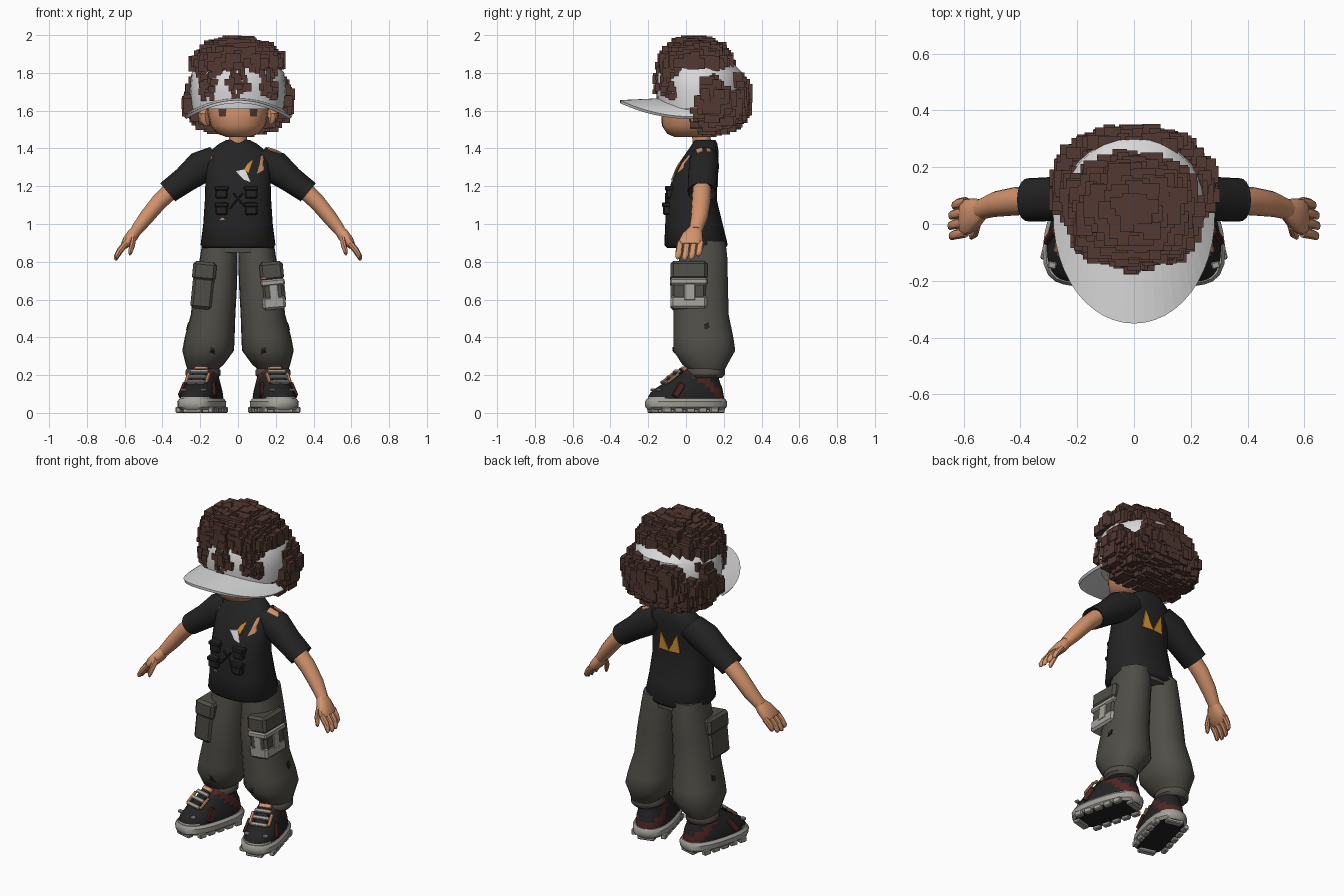
import bpy, bmesh, math, random
from mathutils import Vector, Matrix
from mathutils.bvhtree import BVHTree

random.seed(4)
if "Cube" in bpy.data.objects:
    bpy.data.objects.remove(bpy.data.objects["Cube"], do_unlink=True)


def material(name, r, g, b):
    m = bpy.data.materials.new(name)
    m.use_nodes = True
    m.diffuse_color = (r, g, b, 1)
    bsdf = next(n for n in m.node_tree.nodes if n.type == 'BSDF_PRINCIPLED')
    bsdf.inputs["Base Color"].default_value = (r, g, b, 1)
    bsdf.inputs["Roughness"].default_value = 0.8
    return m


HAIR = material("dark brown", .085, .04, .032)
SKIN = material("skin", .65, .29, .15)
CAP = material("pale cap grey", .7, .7, .7)
BLACK = material("soft black", .017, .017, .018)
PANTS = material("olive grey", .08, .075, .062)
GREY = material("worn grey", .37, .355, .325)
RED = material("dark red", .085, .018, .018)
ORANGE = material("orange", .68, .28, .03)

X, Y, Z = Vector((1, 0, 0)), Vector((0, 1, 0)), Vector((0, 0, 1))
ID = Matrix.Identity(4)
SIDES = (("left", ID), ("right", Matrix.Scale(-1, 4, X)))


def finish(bm, name, mats, M=ID, angle=40):
    bm.transform(M)
    bmesh.ops.recalc_face_normals(bm, faces=bm.faces)
    me = bpy.data.meshes.new(name)
    bm.to_mesh(me)
    bm.free()
    for m in mats:
        me.materials.append(m)
    ob = bpy.data.objects.new(name, me)
    bpy.context.collection.objects.link(ob)
    if angle:
        bpy.ops.object.select_all(action='DESELECT')
        ob.select_set(True)
        bpy.context.view_layer.objects.active = ob
        bpy.ops.object.shade_smooth_by_angle(angle=math.radians(angle))
    return ob


def loft(name, rings, mats, M=ID, u=X, v=Y, n=20, e=2.0, rule=None, angle=40):
    """Skin rounded rings (x, y, z, ru, rv) lying in the u-v plane."""
    bm = bmesh.new()
    loops = []
    for x, y, z, ru, rv in rings:
        loop = []
        for i in range(n):
            c, s = math.cos(math.tau * i / n), math.sin(math.tau * i / n)
            k = (abs(c) ** e + abs(s) ** e) ** (-1 / e)
            loop.append(bm.verts.new(Vector((x, y, z)) + u * ru * c * k + v * rv * s * k))
        loops.append(loop)
    for a, b in zip(loops, loops[1:]):
        for i in range(n):
            bm.faces.new((a[i], a[(i + 1) % n], b[(i + 1) % n], b[i]))
    bm.faces.new(loops[0])
    bm.faces.new(loops[-1])
    if rule:
        for f in bm.faces:
            f.material_index = rule(f.calc_center_median())
    return finish(bm, name, mats, M, angle)


def box(name, centre, size, mat, M=ID, rot=ID, bevel=.008):
    bm = bmesh.new()
    bmesh.ops.create_cube(bm, size=1, matrix=Matrix.Translation(centre) @ rot @ Matrix.Diagonal((*size, 1)))
    if bevel:
        bmesh.ops.bevel(bm, geom=bm.edges[:], offset=bevel, segments=1, affect='EDGES')
    return finish(bm, name, [mat], M, 0)


def patch(name, target, pts, d, mat, M=ID):
    """Thin painted plate dropped on to a surface along direction d."""
    me = target.data
    tree = BVHTree.FromPolygons([w.co for w in me.vertices], [p.vertices[:] for p in me.polygons])
    d = M.to_3x3() @ Vector(d)
    pts = [M @ Vector(p) for p in pts]
    mid = sum(pts, Vector()) / len(pts)
    bm = bmesh.new()
    layers = []
    for off in (-.005, .003):
        row = []
        for p in pts + [mid]:
            hit = tree.ray_cast(p - d, d)[0]
            row.append(bm.verts.new((hit or p) + d * off))
        layers.append(row)
    n = len(pts)
    for i in range(n):
        j = (i + 1) % n
        for row in layers:
            bm.faces.new((row[i], row[j], row[n]))
        bm.faces.new((layers[0][i], layers[0][j], layers[1][j], layers[1][i]))
    return finish(bm, name, [mat], ID, 0)


# Head, neck and face
head = loft("head", [(0, .03, 1.46, .06, .09), (0, .025, 1.478, .11, .125), (0, .02, 1.52, .145, .148),
                     (0, .03, 1.58, .158, .16), (0, .04, 1.66, .165, .17), (0, .06, 1.74, .12, .13)],
            [SKIN], e=2.3, angle=60)
loft("neck", [(0, .095, 1.38, .055, .055), (0, .075, 1.49, .045, .045)], [SKIN])
for side, M in SIDES:
    loft(side + "_ear", [(.165, .05, 1.52, .015, .02), (.18, .05, 1.545, .03, .035),
                         (.185, .05, 1.585, .03, .04), (.17, .05, 1.61, .015, .02)], [SKIN], M, n=10)
    patch(side + "_eye", head, [(.065, 0, 1.57), (.1, 0, 1.57), (.105, 0, 1.625), (.06, 0, 1.625)], Y, HAIR, M)

# Cap crown and curved brim
loft("cap_crown", [(0, .07, 1.61, .245, .215), (0, .073, 1.7, .255, .23), (0, .075, 1.8, .245, .226),
                   (0, .065, 1.87, .19, .165), (0, .06, 1.91, .1, .1)], [CAP], n=28)
bm = bmesh.new()
rows = []
for k in range(5):
    f = k / 4
    row = []
    for i in range(25):
        t = math.pi * i / 24
        x = (.235 + .045 * f) * math.cos(t)
        y = .04 - (.17 + .22 * f) * math.sin(t) ** .95
        row.append(bm.verts.new((x, y, 1.658 - 1.1 * x * x - .01 * f)))
    rows.append(row)
for a, b in zip(rows, rows[1:]):
    for i in range(24):
        bm.faces.new((a[i], a[i + 1], b[i + 1], b[i]))
brim = finish(bm, "cap_brim", [CAP], ID, 0)
sol = brim.modifiers.new("thickness", 'SOLIDIFY')
sol.thickness, sol.offset = .016, 0


# Blocky curls scattered over the crown, the back and the fringe
def curls(name, centre, radii, count, keep, p, sizes):
    bm = bmesh.new()
    for i in range(count):
        h = 1 - 2 * (i + .5) / count
        a = i * math.pi * (3 - math.sqrt(5))
        r = math.sqrt(1 - h * h)
        d = Vector((r * math.cos(a), r * math.sin(a), h))
        d /= sum(abs(c) ** p for c in d) ** (1 / p)
        lift = random.uniform(.95, 1.03)
        pos = Vector(c + q * w * lift for c, q, w in zip(centre, d, radii))
        if not keep(pos):
            continue
        pos = Vector(round(c / .0125) * .0125 for c in pos)
        size = [random.choice(sizes) for _ in range(3)]
        size[max(range(3), key=lambda j: abs(d[j]))] = random.uniform(.035, .055)
        bmesh.ops.create_cube(bm, size=1, matrix=Matrix.Translation(pos) @ Matrix.Diagonal((*size, 1)))
    return finish(bm, name, [HAIR], ID, 0)


def fringe(p):
    if p.y > -.02 or not 1.67 < p.z < 1.85:
        return False
    drop = (p.z - 1.67) / .18
    middle = abs(p.x) < .055 - .06 * abs(drop - .4)
    return drop > .8 or middle or abs(abs(p.x) - .165 + .02 * drop) < .03 + .02 * drop


def back(p):
    window = .17 < p.y < .28 and 1.7 < p.z and abs(p.x) > .15
    top = 1.765 if abs(p.x) < .18 else 1.8
    return p.y > (.06 if p.z < 1.68 else .1) and p.z < top and not window


BIG, SMALL = (.04, .05, .06, .08), (.025, .035, .045)
curls("hair_crown", (0, .05, 1.765), (.25, .2, .213), 560, lambda p: p.z > 1.835, 2.05, BIG)
curls("hair_back", (0, .13, 1.66), (.272, .197, .172), 520, back, 2.15, BIG)
curls("hair_fringe", (0, .065, 1.72), (.235, .21, .22), 1000, fringe, 2.3, SMALL)

# Shirt body with sleeves, arms and hands
shirt = loft("shirt_body", [(0, .055, .872, .185, .155), (0, .053, .89, .198, .168), (0, .042, 1.0, .184, .152),
                            (0, .03, 1.12, .176, .135), (0, .045, 1.24, .172, .118), (0, .065, 1.32, .17, .104),
                            (0, .088, 1.38, .155, .085), (0, .1, 1.425, .1, .066), (0, .1, 1.445, .062, .056)],
             [BLACK], n=28, e=2.4, angle=60)
down = Vector((.77, 0, -.64)).normalized()
across = down.cross(Y)
for side, M in SIDES:
    sleeve = loft(side + "_sleeve", [(.1, .095, 1.35, .075, .075), (.19, .095, 1.305, .08, .088),
                                     (.28, .088, 1.235, .078, .07), (.372, .085, 1.168, .076, .062),
                                     (.35, .085, 1.185, .05, .045)], [BLACK], M, Y, across, e=2.2)
    loft(side + "_arm", [(.33, .085, 1.2, .05, .048), (.42, .08, 1.115, .05, .045), (.49, .07, 1.03, .045, .041),
                         (.545, .05, .96, .036, .032)], [SKIN], M, Y, across, n=14)
    loft(side + "_palm", [(.53, .05, .975, .033, .028), (.558, .035, .94, .055, .034), (.588, .025, .905, .064, .03),
                          (.605, .02, .885, .058, .02)], [SKIN], M, Y, across, n=14, e=2.6)
    for i in range(4):
        y, reach = -.03 + .036 * i, (.92, 1, .95, .75)[i]
        loft(f"{side}_finger_{i}", [(.592, y, .9, .018, .018), (.592 + .037 * reach, y - .006, .9 - .045 * reach, .018, .017),
                                    (.592 + .056 * reach, y - .012, .9 - .08 * reach, .015, .014),
                                    (.592 + .06 * reach, y - .014, .9 - .09 * reach, .006, .006)],
             [SKIN], M, Y, across, n=8)
    loft(side + "_thumb", [(.55, .0, .94, .02, .018), (.558, -.03, .895, .018, .018),
                           (.572, -.042, .85, .014, .014), (.575, -.043, .835, .005, .005)], [SKIN], M, Y, across, n=8)
    # Torn left shoulder showing skin
    if side == "left":
        patch("shoulder_tear", sleeve, [(.16, .05, 1.4), (.23, .06, 1.4), (.215, .09, 1.4), (.16, .085, 1.4)], -Z, SKIN)
        patch("shoulder_slit", sleeve, [(.17, .105, 1.4), (.225, .11, 1.4), (.2, .135, 1.4), (.16, .125, 1.4)], -Z, SKIN)
    box(side + "_cross_strap", (-.01, -.104, 1.122), (.01, .012, .11), BLACK, M, Matrix.Rotation(.7, 4, 'Y'), .003)

# Chest pouches with flaps
for x in (-.088, .07):
    for z, y in ((1.168, -.082), (1.08, -.098)):
        box("chest_pouch", (x, y, z), (.066, .05, .066), BLACK)
        box("chest_pouch_flap", (x, y - .004, z + .022), (.074, .052, .024), BLACK, bevel=.005)

# Painted tears and angular patches on the shirt
patch("chest_tear", shirt, [(.1, 0, 1.265), (.135, 0, 1.285), (.15, 0, 1.37), (.122, 0, 1.36), (.115, 0, 1.32)], Y, SKIN)
patch("right_chest_tear", shirt, [(-.152, 0, 1.335), (-.135, 0, 1.355), (-.145, 0, 1.378)], Y, SKIN)
patch("belly_tear", shirt, [(-.1, 0, 1.022), (-.07, 0, 1.022), (-.08, 0, 1.035)], Y, SKIN)
patch("pale_patch", shirt, [(-.012, 0, 1.28), (.038, 0, 1.29), (.066, 0, 1.222), (.03, 0, 1.235)], Y, CAP)
patch("orange_patch", shirt, [(.035, 0, 1.292), (.055, 0, 1.268), (.078, 0, 1.34), (.05, 0, 1.318)], Y, ORANGE)
for x in (-.035, .035):
    patch("back_orange_patch", shirt, [(x - .036, .3, 1.195), (x + .036, .3, 1.195), (x * 1.6, .3, 1.305)], -Y, ORANGE)

# Baggy trousers with cargo pockets
loft("trouser_waist", [(0, .085, .85, .17, .12), (0, .08, .95, .165, .115)], [PANTS], e=2.4)
for side, M in SIDES:
    leg = loft(side + "_trouser_leg", [(.185, .11, .2, .07, .082), (.185, .11, .235, .085, .1), (.176, .1, .255, .1, .12),
                                       (.158, .097, .33, .137, .165), (.15, .092, .4, .132, .16), (.132, .08, .52, .118, .147),
                                       (.118, .078, .68, .113, .145), (.102, .092, .82, .1, .128), (.098, .09, .91, .09, .12)],
               [PANTS], M, n=18, e=2.3)
    loft(side + "_trouser_cuff", [(.185, .105, .185, .078, .085), (.185, .105, .2, .092, .1),
                                  (.185, .105, .225, .092, .103), (.185, .105, .245, .078, .09)], [PANTS], M)
    turn = Matrix.Rotation(-.1, 4, 'Y')
    box(side + "_cargo_pocket", (.188, .015, .635), (.115, .185, .17), PANTS, M, turn, .015)
    box(side + "_pocket_flap", (.178, .015, .75), (.125, .195, .1), PANTS, M, turn, .015)
    if side == "left":
        # Worn light bands wrapping the pocket
        box("pocket_lower_band", (.192, .015, .583), (.122, .192, .07), GREY, M, turn, .012)
        box("pocket_upper_band", (.184, .015, .69), (.128, .198, .035), GREY, M, turn, .008)
        box("pocket_centre_tab", (.188, .02, .64), (.124, .06, .1), GREY, M, turn, .004)
        box("pocket_front_tab", (.19, .015, .64), (.05, .192, .1), GREY, M, turn, .004)
        box("pocket_skin_tear", (.135, -.078, .712), (.03, .016, .012), SKIN, M, turn, .002)
    patch(side + "_knee_hole", leg, [(.12, 0, .31), (.15, 0, .32), (.145, 0, .35), (.125, 0, .34)], Y, BLACK, M)
    patch(side + "_outer_hole", leg, [(.3, .1, .44), (.3, .125, .45), (.3, .12, .48), (.3, .095, .47)], -X, BLACK, M)


# Chunky turned-out shoes
def upper_colour(c):
    if c.y < -.15 and c.z < .09:
        return 1
    return 2 if abs(c.y - .05 - (.2 - c.z) * 1.2) < .032 else 0


for side, M in SIDES:
    S = M @ Matrix.Translation((.192, 0, 0)) @ Matrix.Rotation(math.radians(15), 4, 'Z')
    loft(side + "_shoe_sole", [(0, 0, .016, .095, .205), (0, 0, .03, .11, .218), (0, 0, .06, .112, .22),
                               (0, 0, .075, .1, .21)], [GREY, BLACK], S, n=24, e=2.6, rule=lambda c: int(c.z < .018))
    for e in (-1, 1):
        box(side + "_end_tread", (0, e * .18, .014), (.1, .04, .028), GREY, S, bevel=.005)
        for i in range(5):
            box(f"{side}_tread_{i}", (e * .088, -.13 + .065 * i, .016), (.03, .048, .032), GREY, S, bevel=.005)
    loft(side + "_shoe_upper", [(0, 0, .06, .098, .207), (0, 0, .085, .1, .205), (0, .005, .11, .096, .195),
                                (0, .02, .135, .088, .175), (0, .034, .16, .08, .15), (0, .052, .185, .071, .125),
                                (0, .075, .21, .063, .098), (0, .088, .235, .056, .075)],
         [BLACK, GREY, RED], S, n=36, e=2.3, rule=upper_colour)
    slope = Matrix.Rotation(math.radians(38), 4, 'X')
    box(side + "_shoe_tongue", (0, -.062, .196), (.07, .13, .016), BLACK, S, slope, .005)
    box(side + "_tongue_top", (0, -.015, .232), (.075, .03, .02), SKIN, S, slope, .005)
    for i in range(3):
        box(f"{side}_lace_{i}", (0, -.118 + .034 * i, .164 + .027 * i), (.1, .022, .016), GREY, S, slope, .004)
    for e in (-1, 1):
        box(side + "_side_strap", (e * .088, -.065, .12), (.018, .036, .085), RED, S,
            Matrix.Rotation(-.6, 4, 'X') @ Matrix.Rotation(-e * .2, 4, 'Y'), .004)
        box(side + "_lace_trim", (e * .056, -.085, .185), (.018, .08, .014), SKIN, S, slope, .004)
        box(side + "_toe_patch", (e * .055, -.165, .122), (.03, .025, .014), GREY, S, bevel=.004)
